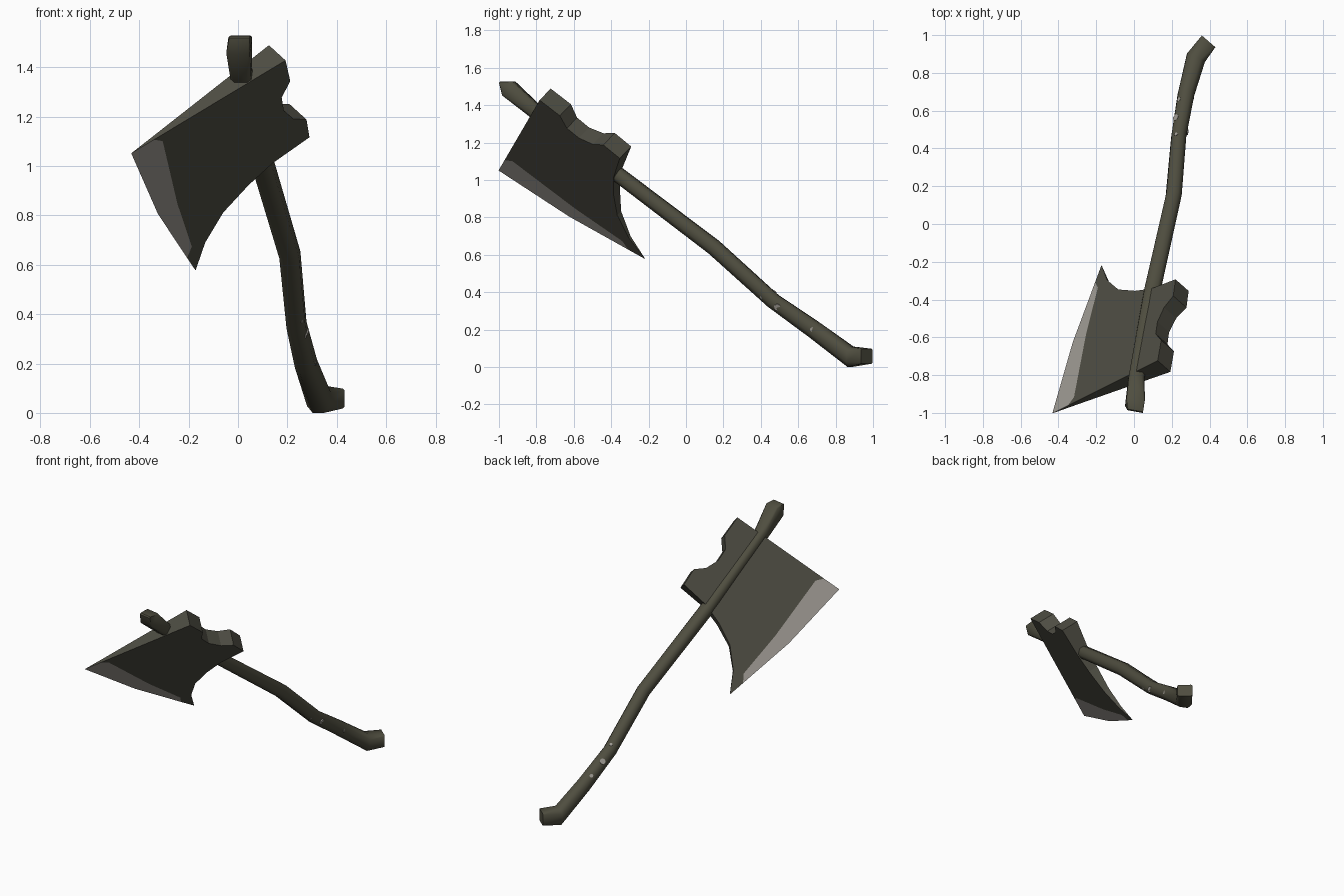
import bpy, bmesh, math
from mathutils import Vector

if "Cube" in bpy.data.objects:
    bpy.data.objects.remove(bpy.data.objects["Cube"])

V = Vector


def material(name, rgb):
    m = bpy.data.materials.new(name)
    m.diffuse_color = (*rgb, 1)
    m.use_nodes = True
    m.node_tree.nodes["Principled BSDF"].inputs["Base Color"].default_value = m.diffuse_color
    return m


OLIVE = material("olive_handle", (0.078, 0.075, 0.050))
IRON = material("dark_iron", (0.075, 0.073, 0.055))
STEEL = material("worn_steel", (0.33, 0.31, 0.28))


def finish(bm, name, mats, smooth=None):
    bmesh.ops.recalc_face_normals(bm, faces=bm.faces)
    me = bpy.data.meshes.new(name)
    bm.to_mesh(me)
    bm.free()
    for m in mats:
        me.materials.append(m)
    if smooth:
        for p in me.polygons:
            p.use_smooth = True
        me.set_sharp_from_angle(angle=math.radians(smooth))
    ob = bpy.data.objects.new(name, me)
    bpy.context.collection.objects.link(ob)
    return ob


# Handle: eight-sided rings (centre, tangent, half width, half height, squareness)
shaft = (0.145, 0.786, -0.602)
rings = [
    ((0.006, -0.99, 1.522), shaft, 0.042, 0.005, 0.85),
    ((0.005, -0.948, 1.49), shaft, 0.049, 0.047, 0.85),
    ((0.012, -0.82, 1.380), shaft, 0.042, 0.040, 0.6),
    ((0.095, -0.36, 1.027), (0.2, 0.78, -0.6), 0.043, 0.039, 0.5),
    ((0.21, 0.15, 0.64), (0.16, 0.74, -0.62), 0.041, 0.042, 0.45),
    ((0.237, 0.465, 0.355), (0.12, 0.74, -0.64), 0.039, 0.041, 0.45),
    ((0.275, 0.685, 0.200), (0.2, 0.76, -0.56), 0.043, 0.046, 0.45),
    ((0.328, 0.88, 0.055), (0.42, 0.9, -0.1), 0.052, 0.055, 0.5),
    ((0.395, 0.967, 0.058), (0.65, 0.75, 0), 0.047, 0.040, 0.85),
]
bm = bmesh.new()
loops = []
for c, t, hw, hh, k in rings:
    t = V(t).normalized()
    side = t.cross(V((0, 0, 1))).normalized()
    up = side.cross(t)
    octagon = [(1, -k), (1, k), (k, 1), (-k, 1), (-1, k), (-1, -k), (-k, -1), (k, -1)]
    loops.append([bm.verts.new(V(c) + side * a * hw + up * b * hh) for a, b in octagon])
for a, b in zip(loops, loops[1:]):
    for i in range(8):
        j = (i + 1) % 8
        bm.faces.new((a[i], a[j], b[j], b[i]))
bm.faces.new(loops[0])
bm.faces.new(loops[-1])
finish(bm, "handle", [OLIVE], 48)

# Axe head frame: D runs down the handle, W toward the cutting edge, N across
O = V((0.005, -0.96, 1.49))
D = V(shaft).normalized()
N = V((-0.619, 0.547, 0.564))
N = (N - D * N.dot(D)).normalized()
W = N.cross(D)

# Head outline: poll with two horns and a notch, then the bearded underside
outline = [(0.204, -0.161), (0.342, -0.16), (0.407, -0.106), (0.49, -0.102), (0.574, -0.134),
           (0.628, -0.19), (0.742, -0.184), (0.757, 0.0), (0.796, 0.124), (0.864, 0.261),
           (0.975, 0.368)]
tip, edge_low, edge_mid, edge_top = (1.107, 0.437), (1.0, 0.461), (0.627, 0.544), (0.167, 0.598)
# Inner border of the ground steel bevel
border = [(0.95, 0.43), (0.64, 0.45), (0.29, 0.45), (0.215, 0.45), (0.173, 0.486)]
cutting_edge = [tip, edge_low, edge_mid, edge_top]


def half_thickness(u, v):
    """Straight wedge from the poll to the cutting edge."""
    (u1, v1), (u2, v2) = (tip, edge_mid) if u > edge_mid[0] else (edge_mid, edge_top)
    ve = v1 + (v2 - v1) * (u - u1) / (u2 - u1)
    return max(0.0, min(0.057, 0.055 * (ve - v) / (ve + 0.17)))


bm = bmesh.new()
edge_verts = {p: bm.verts.new(O + D * p[0] + W * p[1]) for p in cutting_edge}
rims = []
for s in (1, -1):
    verts = dict(edge_verts)
    for p in outline + border:
        verts[p] = bm.verts.new(O + D * p[0] + W * p[1] + N * s * half_thickness(*p))
    bm.faces.new([verts[p] for p in outline + [tip, edge_low] + border])
    bevel = bm.faces.new([verts[p] for p in [edge_low, edge_mid, edge_top] + border[::-1]])
    bevel.material_index = 1
    rims.append([verts[p] for p in [edge_top, border[-1]] + outline + [tip]])
# Rim joining the two cheeks
a, b = rims
for i in range(len(a) - 1):
    quad = list(dict.fromkeys((a[i], a[i + 1], b[i + 1], b[i])))
    bm.faces.new(quad)
finish(bm, "axe_head", [IRON, STEEL])

# Worn patches on the grip: thin discs (handle centre, facing, radius)
patches = [((0.24, 0.49, 0.335), (0.9, -0.05, -0.35), 0.019),
           ((0.272, 0.675, 0.205), (1, 0, -0.1), 0.013),
           ((0.228, 0.42, 0.395), (0.75, -0.35, -0.5), 0.01),
           ((0.25, 0.545, 0.297), (-0.65, 0.45, 0.6), 0.019),
           ((0.235, 0.45, 0.37), (-0.3, 0.6, 0.75), 0.01),
           ((0.265, 0.64, 0.232), (-0.6, 0.45, 0.6), 0.012)]
bm = bmesh.new()
for c, n, r in patches:
    n = V(n).normalized()
    rot = n.to_track_quat('Z', 'Y').to_matrix().to_4x4()
    rot.translation = V(c) + n * 0.041
    bmesh.ops.create_cone(bm, cap_ends=True, segments=7, radius1=r, radius2=r,
                          depth=0.008, matrix=rot)
finish(bm, "grip_wear_patches", [STEEL])
